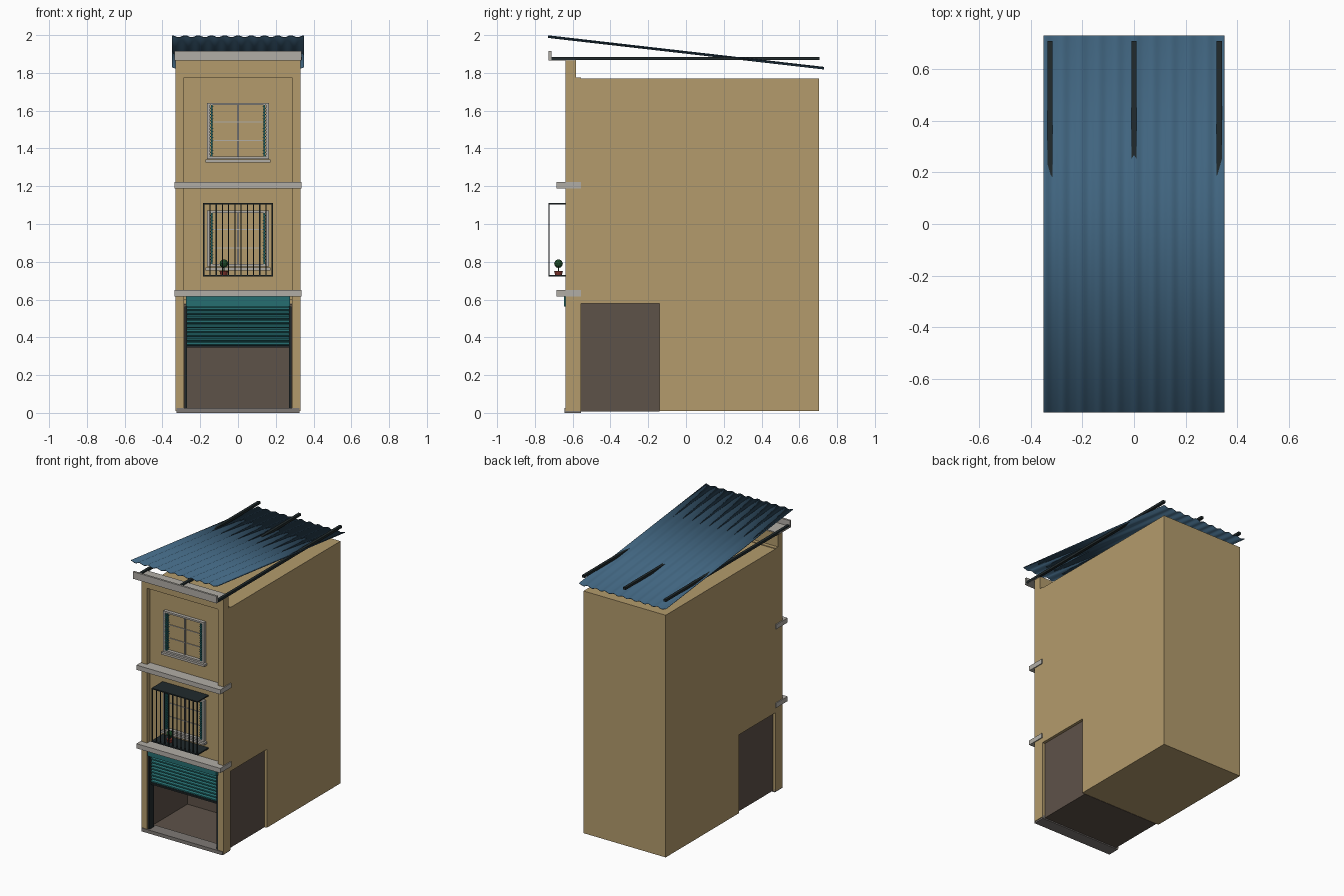
import bpy, bmesh, math
from mathutils import Matrix, Vector

if "Cube" in bpy.data.objects:
    bpy.data.objects.remove(bpy.data.objects["Cube"])


def mat(name, r, g, b):
    m = bpy.data.materials.new(name)
    lin = [(c / 255) ** 2.2 for c in (r, g, b)]
    m.diffuse_color = (*lin, 1)
    m.use_nodes = True
    m.node_tree.nodes["Principled BSDF"].inputs["Base Color"].default_value = m.diffuse_color
    return m


TAN = mat("tan_plaster", 178, 154, 108)
STONE = mat("stone", 176, 172, 165)
BASE = mat("base_grey", 125, 120, 116)
DARK = mat("shop_interior", 94, 83, 74)
TEAL = mat("teal_paint", 42, 110, 112)
IRON = mat("dark_iron", 38, 46, 48)
BLUE = mat("blue_roof", 66, 100, 126)
RED = mat("terracotta", 125, 55, 48)
GREEN = mat("leaf", 35, 75, 45)


def finish(name, bm, m):
    bmesh.ops.recalc_face_normals(bm, faces=bm.faces)
    me = bpy.data.meshes.new(name)
    bm.to_mesh(me)
    bm.free()
    me.materials.append(m)
    ob = bpy.data.objects.new(name, me)
    bpy.context.collection.objects.link(ob)
    return ob


def add_box(bm, x0, x1, y0, y1, z0, z1, tilt=0):
    c = Vector(((x0 + x1) / 2, (y0 + y1) / 2, (z0 + z1) / 2))
    bmesh.ops.create_cube(bm, size=1, matrix=Matrix.Translation(c)
                          @ Matrix.Rotation(tilt, 4, 'Y')
                          @ Matrix.Diagonal((x1 - x0, y1 - y0, z1 - z0, 1)))


def boxes(name, m, *specs):
    bm = bmesh.new()
    for s in specs:
        add_box(bm, *s)
    return finish(name, bm, m)


def extrude(name, m, pts, axis, a, b):
    """Extrude a closed 2D outline along x (pts are y,z) or along y (pts are x,z)."""
    bm = bmesh.new()
    def put(p, t):
        return (t, p[0], p[1]) if axis == 'x' else (p[0], t, p[1])
    f = bm.faces.new([bm.verts.new(put(p, a)) for p in pts])
    r = bmesh.ops.extrude_face_region(bm, geom=[f])
    d = Vector((b - a, 0, 0)) if axis == 'x' else Vector((0, b - a, 0))
    bmesh.ops.translate(bm, vec=d, verts=[v for v in r['geom'] if isinstance(v, bmesh.types.BMVert)])
    return finish(name, bm, m)


# main block, notched at the front for the shop
extrude("building_body", TAN, [(-0.555, 0.58), (-0.14, 0.58), (-0.14, 0.01), (0.705, 0.01),
                               (0.705, 1.77), (-0.555, 1.77)], 'x', -0.33, 0.33)


def arch(w, z0, z1, wi, zi):
    return [(-w, z0), (-w, z1), (w, z1), (w, z0), (wi, z0), (wi, zi), (-wi, zi), (-wi, z0)]


# facade wall, and the raised pillars joined by a top beam
extrude("front_wall", TAN, arch(0.33, 0.01, 1.775, 0.285, 0.6), 'y', -0.602, -0.555)
extrude("front_pillars", TAN, arch(0.33, 0.01, 1.87, 0.285, 1.775), 'y', -0.637, -0.602)
boxes("parapet_back", TAN, (-0.33, 0.33, -0.602, -0.583, 1.775, 1.87))

# open shop room
T = 0.006
boxes("shop_room", DARK,
      (-0.31, 0.31, -0.60, -0.14, 0.008, 0.014),
      (-0.31, 0.31, -0.555, -0.14, 0.574, 0.58),
      (-0.31, 0.31, -0.146, -0.14, 0.014, 0.574),
      (-0.31, -0.31 + T, -0.555, -0.146, 0.014, 0.574),
      (0.31 - T, 0.31, -0.555, -0.146, 0.014, 0.574))
boxes("threshold", BASE, (-0.325, 0.325, -0.642, -0.555, 0, 0.025))

# ledges and gutter
for name, z in (("lower_ledge", 0.617), ("upper_ledge", 1.188)):
    boxes(name, STONE, (-0.337, 0.337, -0.685, -0.555, z, z + 0.034))
extrude("gutter", STONE, [(-0.727, 1.866), (-0.585, 1.866), (-0.585, 1.876), (-0.712, 1.876),
                          (-0.712, 1.917), (-0.727, 1.917)], 'x', -0.337, 0.337)

# rolling shutter: ribbed curtain, housing, bottom bar and guide rails
N, top, bot = 9, 0.565, 0.355
h = (top - bot) / N
prof = [(-0.588, bot), (-0.588, top)]
for i in range(N):
    z = top - i * h
    prof += [(-0.600, z), (-0.612, z - 0.3 * h), (-0.612, z - 0.7 * h)]
prof.append((-0.600, bot))
extrude("roller_shutter", TEAL, prof, 'x', -0.27, 0.27)
boxes("shutter_housing", TEAL, (-0.275, 0.275, -0.645, -0.56, 0.562, 0.617))
boxes("shutter_bottom_bar", IRON, (-0.27, 0.27, -0.613, -0.587, 0.345, 0.356))
boxes("shutter_guides", IRON, *[(s * 0.277 - 0.007, s * 0.277 + 0.007, -0.63, -0.58, 0.025, 0.562)
                                for s in (-1, 1)])


# windows with frame, sill, mullion, thin bars and folded louvres
def window(label, z):
    y0, y1, w, hh = -0.626, -0.60, 0.163, 0.296
    boxes(label + "_frame", STONE,
          (-w, -w + 0.014, y0, y1, z, z + hh), (w - 0.014, w, y0, y1, z, z + hh),
          (-w + 0.014, w - 0.014, y0, y1, z + hh - 0.012, z + hh),
          (-w + 0.014, w - 0.014, y0, y1, z, z + 0.012))
    boxes(label + "_sill", STONE, (-0.173, 0.173, -0.636, y1, z - 0.02, z - 0.004))
    boxes(label + "_bars", STONE, (-0.004, 0.004, -0.612, y1, z + 0.012, z + hh - 0.012),
          *[(-0.13, 0.13, -0.607, y1, z + k * hh - 0.002, z + k * hh + 0.002) for k in (0.33, 0.66)])
    bm = bmesh.new()
    n = 16
    step = (hh - 0.03) / n
    for s in (-1, 1):
        for i in range(n):
            c = z + 0.015 + (i + 0.5) * step
            add_box(bm, s * 0.14 - 0.011, s * 0.14 + 0.011, -0.63, y1, c - 0.002, c + 0.002, s * 0.7)
        add_box(bm, s * 0.14 - 0.004, s * 0.14 + 0.004, -0.628, y1, z + 0.012, z + hh - 0.012)
    finish(label + "_louvres", bm, TEAL)


window("upper_window", 1.345)
window("lower_window", 0.775)

# balcony cage: two plates with front bars
boxes("balcony_plates", IRON, (-0.185, 0.185, -0.728, -0.60, 0.721, 0.73),
      (-0.185, 0.185, -0.728, -0.60, 1.104, 1.112))
boxes("balcony_bars", IRON, *[(x - 0.003, x + 0.003, -0.728, -0.722, 0.73, 1.104)
                              for x in (-0.181 + 0.362 * i / 11 for i in range(12))])

# potted plant
bm = bmesh.new()
bmesh.ops.create_cone(bm, cap_ends=True, segments=12, radius1=0.018, radius2=0.023, depth=0.022,
                      matrix=Matrix.Translation((-0.075, -0.675, 0.741)))
finish("plant_pot", bm, RED)
bm = bmesh.new()
bmesh.ops.create_cone(bm, cap_ends=True, segments=6, radius1=0.003, radius2=0.003, depth=0.03,
                      matrix=Matrix.Translation((-0.075, -0.675, 0.762)))
bmesh.ops.create_icosphere(bm, subdivisions=2, radius=0.023,
                           matrix=Matrix.Translation((-0.075, -0.675, 0.79)))
finish("plant", bm, GREEN)

# rafters
boxes("rafters", IRON, *[(x - 0.01, x + 0.01, -0.712, 0.708, 1.868, 1.885)
                         for x in (-0.325, 0, 0.33)])

# sloping corrugated roof sheet
bm = bmesh.new()
rows = []
for y, z in ((-0.73, 1.992), (0.73, 1.825)):
    rows.append([bm.verts.new((-0.35 + 0.7 * i / 80, y,
                               z + 0.005 * math.cos(2 * math.pi * 10 * i / 80))) for i in range(81)])
for i in range(80):
    bm.faces.new((rows[0][i], rows[0][i + 1], rows[1][i + 1], rows[1][i]))
roof = finish("corrugated_roof", bm, BLUE)
sol = roof.modifiers.new("thickness", 'SOLIDIFY')
sol.thickness = 0.004
sol.offset = 0
bpy.context.view_layer.objects.active = roof
roof.select_set(True)
bpy.ops.object.shade_smooth_by_angle(angle=math.radians(40))
